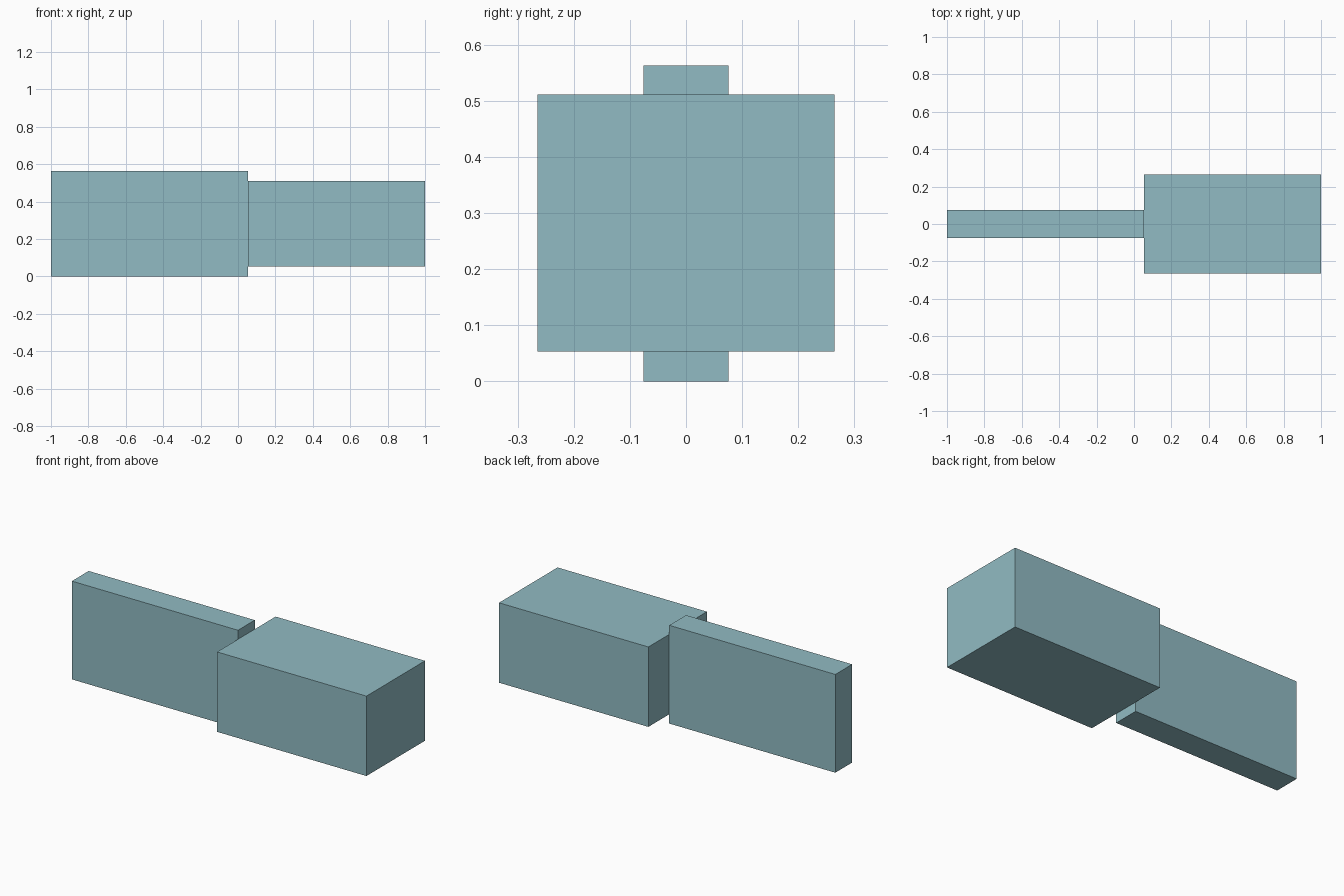
import bpy
from mathutils import Vector

if "Cube" in bpy.data.objects:
    bpy.data.objects.remove(bpy.data.objects["Cube"])

mat = bpy.data.materials.new("pale_teal")
mat.diffuse_color = (0.283, 0.497, 0.546, 1.0)
mat.use_nodes = True
mat.node_tree.nodes["Principled BSDF"].inputs["Base Color"].default_value = mat.diffuse_color


def box(name, low, high):
    """Add a box spanning two opposite corners."""
    low, high = Vector(low), Vector(high)
    bpy.ops.mesh.primitive_cube_add(size=1, location=(low + high) / 2)
    ob = bpy.context.object
    ob.name = name
    ob.scale = high - low
    bpy.ops.object.transform_apply(location=False, rotation=False, scale=True)
    ob.data.materials.append(mat)
    return ob


# Tall thin slab on the left
box("thin_slab", (-1.0, -0.076, 0.0), (0.053, 0.076, 0.563))

# Wide block butted against its end, centred in height
box("wide_block", (0.053, -0.265, 0.053), (1.0, 0.265, 0.511))
